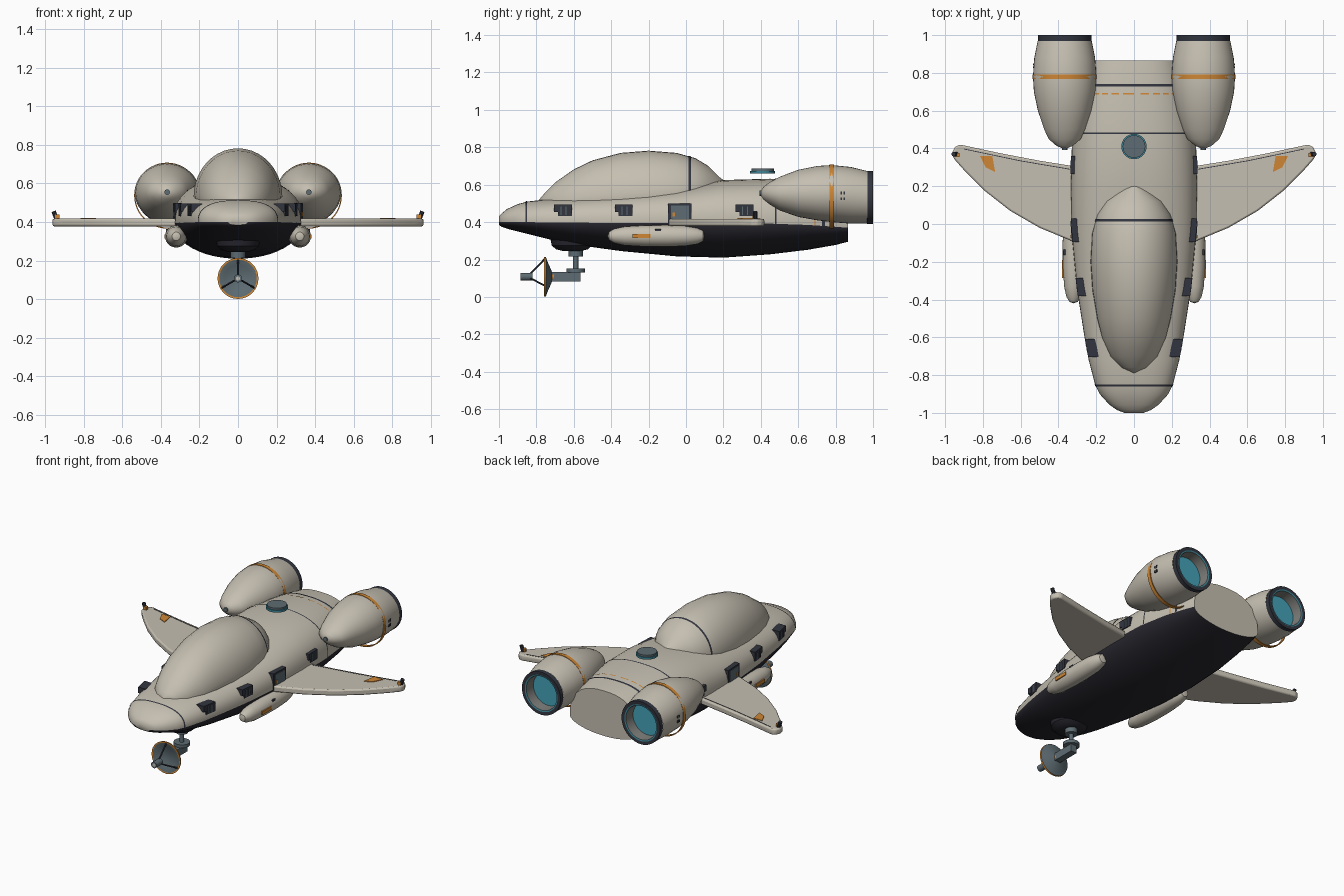
import bpy, bmesh, math
from mathutils import Vector

if "Cube" in bpy.data.objects:
    bpy.data.objects.remove(bpy.data.objects["Cube"])

def mat(name, r, g, b):
    m = bpy.data.materials.new(name)
    m.diffuse_color = (r, g, b, 1)
    m.use_nodes = True
    m.node_tree.nodes["Principled BSDF"].inputs["Base Color"].default_value = m.diffuse_color
    return m

CREAM = mat("cream_hull", .56, .52, .44)
DARK = mat("dark_underside", .021, .02, .028)
TRIM = mat("dark_trim", .032, .036, .05)
STEEL = mat("blue_grey_metal", .11, .15, .17)
GREY = mat("nozzle_grey", .2, .2, .19)
ORANGE = mat("orange_marking", .62, .24, .035)
CYAN = mat("cyan_glow", .06, .36, .48)
TEAL = mat("teal_ring", .05, .24, .31)

def make(name, verts, faces, mats, idx=None, angle=35, bevel=0):
    me = bpy.data.meshes.new(name)
    me.from_pydata([tuple(v) for v in verts], [], faces)
    for m in mats:
        me.materials.append(m)
    if idx:
        for p, i in zip(me.polygons, idx):
            p.material_index = i
    bm = bmesh.new()
    bm.from_mesh(me)
    bmesh.ops.remove_doubles(bm, verts=bm.verts, dist=1e-5)
    bmesh.ops.recalc_face_normals(bm, faces=bm.faces)
    bm.to_mesh(me)
    bm.free()
    ob = bpy.data.objects.new(name, me)
    bpy.context.collection.objects.link(ob)
    if bevel:
        mod = ob.modifiers.new("bevel", 'BEVEL')
        mod.width, mod.segments = bevel, 2
    bpy.ops.object.select_all(action='DESELECT')
    ob.select_set(True)
    bpy.context.view_layer.objects.active = ob
    bpy.ops.object.shade_smooth_by_angle(angle=math.radians(angle))
    return ob

# stations are (y, half width, waterline z, top z, bottom z)
def section(st, y):
    for a, b in zip(st, st[1:]):
        if y <= b[0]:
            t = (y - a[0]) / (b[0] - a[0])
            return [p + (q - p) * t for p, q in zip(a, b)]
    return st[-1]

def ring(s, n, up, cx=0, off=0):
    y, w, zc, top, bot = s
    pts = []
    for k in range(n):
        a = 2 * math.pi * k / n
        c, d = math.cos(a), math.sin(a)
        e = 2 / (up if d >= 0 else 2)
        h = (top - zc if d >= 0 else zc - bot) + off
        pts.append((cx + (w + off) * math.copysign(abs(c) ** e, c), y,
                    zc + h * math.copysign(abs(d) ** e, d)))
    return pts

def loft(name, st, n, up, mats, cx=0, back=True):
    verts, faces, idx = [], [], []
    for s in st:
        verts += ring(s, n, up, cx)
    for i in range(len(st) - 1):
        for k in range(n):
            j = (k + 1) % n
            faces.append((i*n + k, i*n + j, (i+1)*n + j, (i+1)*n + k))
            idx.append(len(mats) - 1 if k >= n // 2 else 0)
    faces.append(tuple(range(n)))
    idx.append(0)
    if back:
        faces.append(tuple(range((len(st)-1)*n, len(st)*n)))
        idx.append(0)
    return make(name, verts, faces, mats, idx, 50)

def hoop(name, st, y, width, up, m, dash=False, n=96):
    # thin line following the upper half of a section
    a, b = [ring(section(st, y + d), n, up, 0, .003) for d in (-width/2, width/2)]
    h = n // 2 + 1
    faces = [(k, k+1, h+k+1, h+k) for k in range(h-1) if not (dash and k % 3 == 2)]
    make(name, a[:h] + b[:h], faces, [m])

def revolve(name, prof, c, mats, idx=None, axis='y', n=32):
    verts, faces, ids = [], [], []
    for t, r in prof:
        for k in range(n):
            a = 2 * math.pi * k / n
            u, v = r * math.cos(a), r * math.sin(a)
            verts.append((c[0]+u, c[1]+t, c[2]+v) if axis == 'y' else (c[0]+u, c[1]+v, c[2]+t))
    for i in range(len(prof) - 1):
        for k in range(n):
            j = (k + 1) % n
            faces.append((i*n + k, i*n + j, (i+1)*n + j, (i+1)*n + k))
            ids.append(idx[i] if idx else 0)
    return make(name, verts, faces, mats, ids)

def disc(name, x, y, z0, z1, r, m):
    revolve(name, [(z0, 0), (z0, r), (z1, r), (z1, 0)], (x, y, 0), [m], axis='z')

def rod(name, a, b, r, m, n=10):
    a, b = Vector(a), Vector(b)
    q = (b - a).to_track_quat('Z', 'Y')
    verts = [p + q @ Vector((r*math.cos(2*math.pi*k/n), r*math.sin(2*math.pi*k/n), 0))
             for p in (a, b) for k in range(n)]
    faces = [(k, (k+1) % n, n + (k+1) % n, n + k) for k in range(n)]
    make(name, verts, faces + [tuple(range(n)), tuple(range(n, 2*n))], [m])

def slab(name, outline, z0, z1, m, s=1, bevel=0):
    n = len(outline)
    verts = [(s*x, y, z) for z in (z0, z1) for x, y in outline]
    faces = [(k, (k+1) % n, n + (k+1) % n, n + k) for k in range(n)]
    make(name, verts, faces + [tuple(range(n)), tuple(range(n, 2*n))], [m], bevel=bevel)

def box(name, x0, x1, y0, y1, z0, z1, m, s=1):
    slab(name, [(x0, y0), (x1, y0), (x1, y1), (x0, y1)], z0, z1, m, s)

# main hull
UP = 2.5
HULL = [(-1, .05, .4, .43, .385), (-.985, .09, .4, .447, .375), (-.957, .13, .4, .47, .365),
        (-.9, .182, .4, .496, .35), (-.85, .206, .4, .51, .338), (-.72, .24, .398, .524, .305),
        (-.6, .262, .397, .535, .28), (-.345, .302, .396, .557, .245), (-.05, .33, .396, .585, .217),
        (.2, .335, .395, .625, .21), (.45, .328, .392, .632, .228), (.65, .3, .385, .62, .252),
        (.8, .268, .375, .605, .278), (.865, .25, .37, .595, .295)]
loft("hull", HULL, 48, UP, [CREAM, DARK])
hoop("nose_seam", HULL, -.855, .008, UP, TRIM)
hoop("mid_seam", HULL, .48, .008, UP, TRIM)
hoop("rear_band", HULL, .735, .014, UP, TRIM)
hoop("rear_orange_dashes", HULL, .69, .007, UP, ORANGE, dash=True)

# canopy
CANOPY = [(-.79, .005, .5, .515, .49), (-.76, .07, .5, .55, .47), (-.7, .125, .5, .612, .45),
          (-.6, .17, .5, .682, .45), (-.5, .195, .51, .73, .45), (-.35, .22, .52, .77, .45),
          (-.2, .23, .53, .782, .45), (-.05, .222, .54, .77, .45), (.05, .195, .55, .742, .45),
          (.12, .15, .56, .7, .45), (.18, .075, .57, .64, .5), (.22, .01, .58, .61, .55)]
loft("canopy", CANOPY, 40, 2, [CREAM])
hoop("canopy_frame", CANOPY, .02, .012, 2, TRIM)

# floating roof sensor
disc("roof_sensor_ring", 0, .41, .66, .674, .067, TEAL)
disc("roof_sensor_cap", 0, .41, .674, .686, .06, STEEL)

def side_x(y, z):
    _, w, zc, top, _ = section(HULL, y)
    return w * max(0, 1 - (max(0, z - zc) / (top - zc)) ** UP) ** (1 / UP)

def plate(name, s, y0, y1, z0, z1, off, m):
    # upright panel that follows the hull flank
    slab(name, [(side_x(y0, .44) - .05, y0), (side_x(y0, .44) + off, y0),
                (side_x(y1, .44) + off, y1), (side_x(y1, .44) - .05, y1)], z0, z1, m, s)

ENGINE = [(.4, .012, .555, .567, .543), (.415, .045, .554, .59, .52), (.45, .085, .553, .615, .493),
          (.5, .108, .552, .642, .463), (.6, .142, .552, .68, .428), (.7, .163, .552, .7, .41),
          (.78, .168, .552, .705, .4), (.88, .161, .545, .695, .392), (.97, .143, .533, .673, .393)]

for s, side in ((-1, "left"), (1, "right")):
    # flank windows and door
    for i, y in enumerate((-.705, -.38, .265)):
        plate(f"{side}_window_{i}", s, y, y + .095, .455, .495, .006, TRIM)
        plate(f"{side}_window_lower_{i}", s, y + .02, y + .095, .432, .455, .006, TRIM)
        for k in range(2):
            plate(f"{side}_window_slit_{i}_{k}", s, y + .035 + k*.027, y + .04 + k*.027,
                  .437, .483, .008, STEEL)
    plate(f"{side}_door_frame", s, -.095, .03, .39, .5, .005, TRIM)
    plate(f"{side}_door", s, -.08, .015, .4, .49, .008, STEEL)
    plate(f"{side}_door_handle", s, -.073, -.058, .43, .452, .011, ORANGE)

    # engine, band and nozzle
    ex = s * .367
    loft(f"{side}_engine", ENGINE, 40, 2, [CREAM], ex, back=False)
    revolve(f"{side}_engine_band", [(-.012, .165), (-.012, .171), (.012, .171), (.012, .165),
            (-.012, .165)], (ex, .78, .537), [ORANGE], n=48)
    revolve(f"{side}_nozzle", [(.965, .13), (.97, .142), (1, .142), (1, .121), (.997, .112),
            (.93, .106), (.93, 0)], (ex, 0, .531), [TRIM, TEAL, GREY, CYAN], [0, 0, 0, 1, 2, 3], n=40)
    revolve(f"{side}_engine_tip", [(.392, 0), (.392, .014), (.41, .014)], (ex, 0, .555), [STEEL], n=16)
    for k, (y, z) in enumerate(((.83, .555), (.845, .555), (.83, .525), (.845, .525))):
        box(f"{side}_engine_vent_{k}", .5, .534, y - .004, y + .004, z - .008, z + .008, TRIM, s)

    # wing with tip light, flap line and marking
    slab(f"{side}_wing", [(.25, -.12), (.36, -.078), (.5, -.02), (.656, .07), (.79, .175), (.9, .285),
         (.957, .35), (.962, .38), (.947, .41), (.92, .42), (.71, .375), (.5, .335), (.25, .295)],
         .378, .418, CREAM, s, .009)
    slab(f"{side}_flap_line", [(.34, .288), (.6, .332), (.9, .395), (.9, .399), (.6, .336), (.34, .292)],
         .414, .4195, TRIM, s)
    slab(f"{side}_wing_marking", [(.815, .36), (.75, .36), (.735, .275), (.785, .3)], .414, .422, ORANGE, s)
    rod(f"{side}_tip_antenna", (s*.937, .37, .405), (s*.955, .37, .456), .012, TRIM)
    box(f"{side}_tip_light", .925, .948, .355, .375, .418, .438, ORANGE, s)

    # belly pod
    revolve(f"{side}_pod", [(-.42, 0), (-.412, .022), (-.385, .038), (-.33, .05), (-.22, .057), (-.1, .058),
            (0, .053), (.06, .043), (.092, .028), (.1, 0)], (s*.32, 0, .326), [CREAM], n=24)
    box(f"{side}_pod_marking", .36, .381, -.285, -.19, .314, .336, ORANGE, s)
    box(f"{side}_pod_latch", .35, .372, -.165, -.135, .352, .364, TRIM, s)

# belly turret
revolve("turret_blister", [(-.035, 0), (-.034, .05), (-.025, .085), (-.005, .108), (.03, .115)],
        (0, -.61, .28), [DARK], axis='z')
disc("turret_collar", 0, -.59, .215, .25, .038, STEEL)
rod("turret_post", (0, -.59, .14), (0, -.59, .25), .014, STEEL, 16)
disc("turret_base", 0, -.59, .132, .153, .05, STEEL)
box("turret_arm", -.022, .022, -.73, -.565, .083, .133, STEEL)

# dish antenna
DC = (0, 0, .108)
revolve("dish", [(-.715, 0), (-.718, .03), (-.74, .08), (-.748, .104), (-.758, .106), (-.758, .097),
        (-.745, .07), (-.735, .025), (-.733, 0)], DC, [STEEL, ORANGE], [0, 0, 0, 1, 1, 0, 0, 0])
revolve("dish_hub", [(-.73, .025), (-.705, .025), (-.705, 0)], DC, [ORANGE], n=16)
revolve("dish_feed", [(-.82, 0), (-.82, .021), (-.885, .021), (-.885, .011), (-.886, 0)], DC,
        [STEEL, CREAM], [0, 0, 0, 1], n=16)
for k in range(3):
    a = math.pi / 2 + k * 2 * math.pi / 3
    c, d = math.cos(a), math.sin(a)
    rod(f"dish_strut_{k}", (.097*c, -.753, .108 + .097*d), (.018*c, -.83, .108 + .018*d), .005, TRIM, 8)
